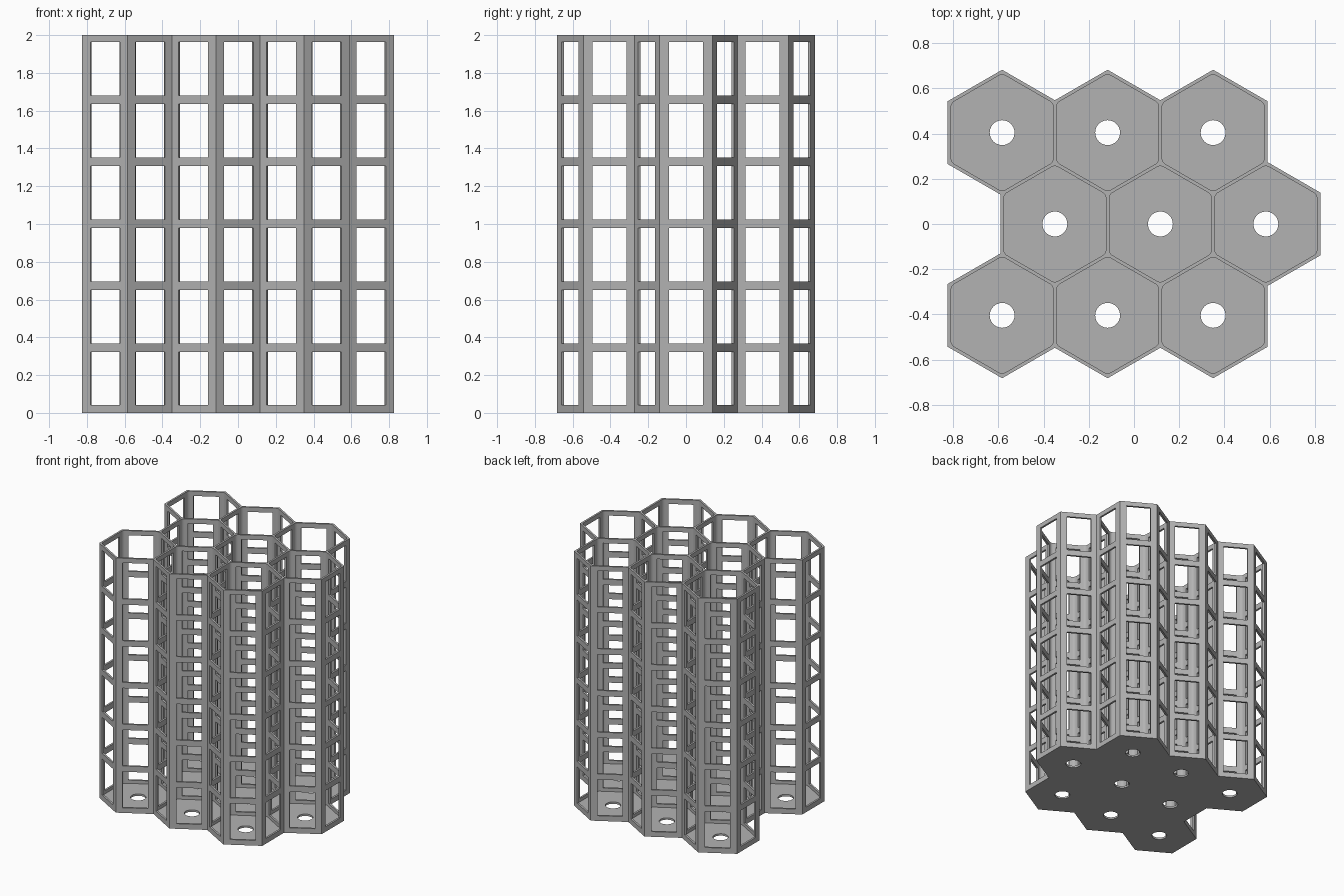
import bpy, bmesh, math
from mathutils import Matrix, Vector

cube = bpy.data.objects.get("Cube")
if cube:
    bpy.data.objects.remove(cube, do_unlink=True)

PITCH, WALL, HEIGHT, FLOOR = 0.467, 0.015, 2.0, 0.015
ROW = PITCH * math.sqrt(3) / 2
OUTER = (PITCH + WALL) / 2       # centre to flat side
INNER = (PITCH - WALL) / 2
ROUND = 0.03                     # inner corner radius
LEVELS, LEVEL_STEP, WIN_W, WIN_H, WIN_Z = 6, 0.328, 0.18, 0.283, 0.182

# Three staggered rows of cells, with one cell missing from the middle one's end
centres = [Vector(((i - 1) * PITCH + (PITCH / 4 if r == 0 else -PITCH / 4), r * ROW))
           for r in (-1, 0, 1) for i in range(3)]
centres = [c for c in centres]

grey = bpy.data.materials.new("Light grey plastic")
grey.use_nodes = True
colour = (0.45, 0.45, 0.45, 1)
grey.diffuse_color = colour
grey.node_tree.nodes["Principled BSDF"].inputs["Base Color"].default_value = colour


def make_object(name, bm):
    bmesh.ops.recalc_face_normals(bm, faces=bm.faces)
    mesh = bpy.data.meshes.new(name)
    bm.to_mesh(mesh)
    bm.free()
    mesh.materials.append(grey)
    obj = bpy.data.objects.new(name, mesh)
    bpy.context.collection.objects.link(obj)
    return obj


def add_prism(bm, outline, centre, low, high):
    bottom = [bm.verts.new((centre.x + x, centre.y + y, low)) for x, y in outline]
    face = bm.faces.new(bottom)
    top = bmesh.ops.extrude_face_region(bm, geom=[face])["geom"]
    moved = [v for v in top if isinstance(v, bmesh.types.BMVert)]
    bmesh.ops.translate(bm, verts=moved, vec=(0, 0, high - low))


def prisms(name, outline, places, low, high):
    bm = bmesh.new()
    for c in places:
        add_prism(bm, outline, c, low, high)
    return make_object(name, bm)


def circle(radius, count, start=0.0):
    return [(radius * math.cos(start + math.tau * i / count),
             radius * math.sin(start + math.tau * i / count)) for i in range(count)]


def rounded_hexagon(flat, radius, steps=6):
    points = []
    for k in range(6):
        mid = math.radians(30 + 60 * k)
        reach = (flat - radius) / math.cos(math.pi / 6)
        for s in range(steps + 1):
            a = mid + math.radians(60) * (s / steps - 0.5)
            points.append((reach * math.cos(mid) + radius * math.cos(a),
                           reach * math.sin(mid) + radius * math.sin(a)))
    return points


def combine(target, tool, operation):
    mod = target.modifiers.new(operation, 'BOOLEAN')
    mod.operation, mod.solver, mod.object = operation, 'EXACT', tool
    graph = bpy.context.evaluated_depsgraph_get()
    mesh = bpy.data.meshes.new_from_object(target.evaluated_get(graph))
    target.modifiers.clear()
    target.data = mesh
    bpy.data.objects.remove(tool, do_unlink=True)


# Outer block: hexagonal columns merged into one body
hexagon = circle(OUTER / math.cos(math.pi / 6), 6, math.radians(30))
rack = prisms("honeycomb_rack", hexagon, centres[:1], 0, HEIGHT)
for c in centres[1:]:
    combine(rack, prisms("column", hexagon, [c], 0, HEIGHT), 'UNION')

# Hollow cells and drain holes
combine(rack, prisms("cell_cutter", rounded_hexagon(INNER, ROUND), centres,
                     FLOOR, HEIGHT + 0.1), 'DIFFERENCE')
combine(rack, prisms("hole_cutter", circle(0.055, 40), centres, -0.1, FLOOR + 0.1),
        'DIFFERENCE')

# Windows: long bars pass through every line of cells in three directions
for k in range(3):
    angle = math.radians(60 * k)
    side = Vector((-math.sin(angle), math.cos(angle)))
    lines = sorted({round(c.dot(side), 3) for c in centres})
    lines = [d for i, d in enumerate(lines) if i == 0 or d - lines[i - 1] > 0.1]
    bm = bmesh.new()
    for d in lines:
        for level in range(LEVELS):
            spot = Matrix.Translation((side.x * d, side.y * d, WIN_Z + LEVEL_STEP * level))
            bmesh.ops.create_cube(bm, size=1, matrix=spot @ Matrix.Rotation(angle, 4, 'Z')
                                  @ Matrix.Diagonal((4, WIN_W, WIN_H, 1)))
    combine(rack, make_object("window_cutter", bm), 'DIFFERENCE')

# Smooth the rounded corners, keep the rest crisp
bpy.ops.object.select_all(action='DESELECT')
rack.select_set(True)
bpy.context.view_layer.objects.active = rack
bpy.ops.object.shade_smooth_by_angle(angle=math.radians(25))
